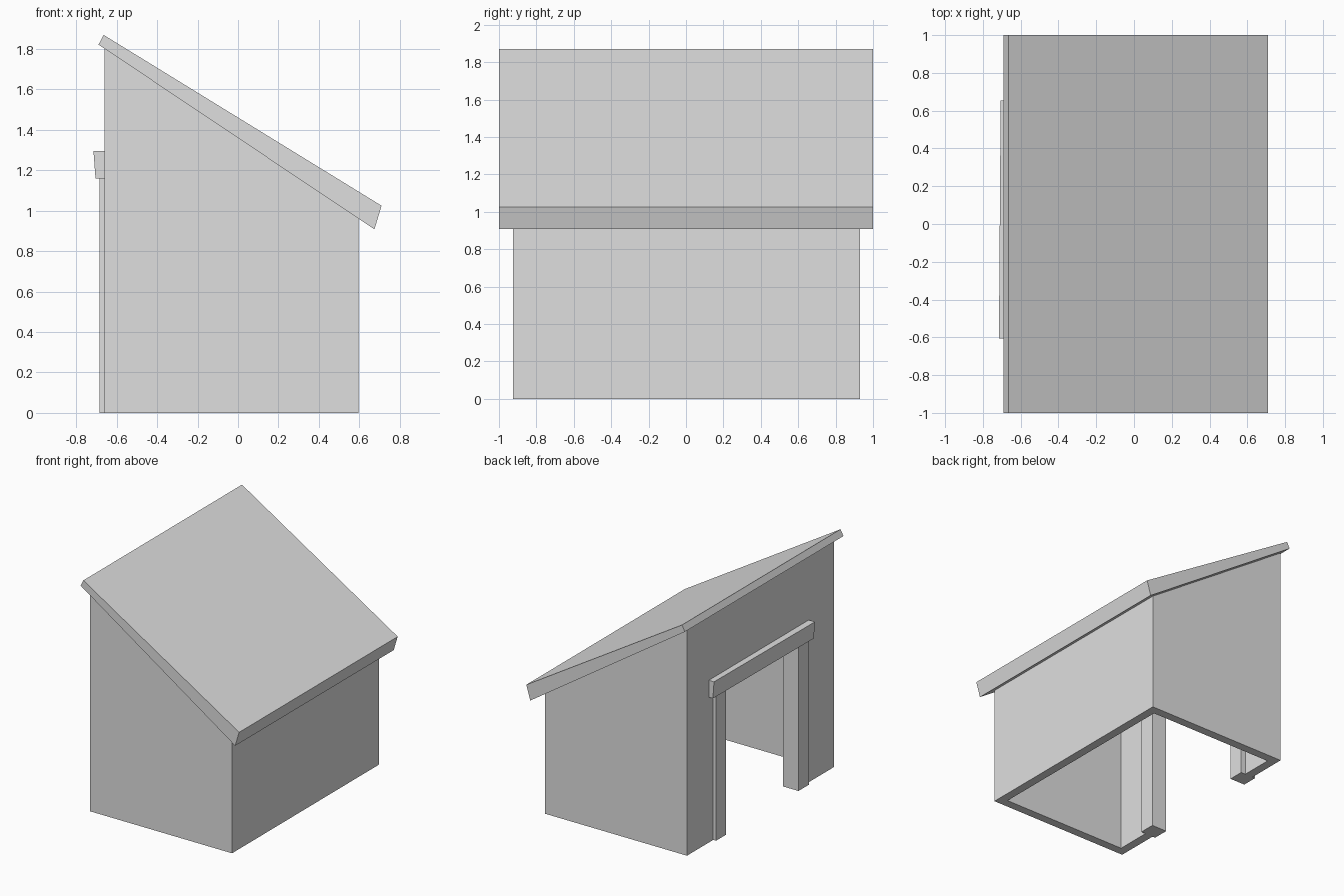
import bpy
import bmesh
from mathutils import Vector

cube = bpy.data.objects.get("Cube")
if cube:
    bpy.data.objects.remove(cube, do_unlink=True)

# One plain grey for the whole building
GREY = (0.74, 0.74, 0.74, 1.0)
grey = bpy.data.materials.new("plain_grey")
grey.use_nodes = True
grey.diffuse_color = GREY
grey.node_tree.nodes["Principled BSDF"].inputs["Base Color"].default_value = GREY


def prism(name, outline, direction, shift=(0, 0, 0)):
    """Extrude a closed 3D outline along a direction, with an optional skew."""
    bm = bmesh.new()
    face = bm.faces.new([bm.verts.new(p) for p in outline])
    result = bmesh.ops.extrude_face_region(bm, geom=[face])
    moved = [g for g in result["geom"] if isinstance(g, bmesh.types.BMVert)]
    bmesh.ops.translate(bm, verts=moved, vec=Vector(direction) + Vector(shift))
    bmesh.ops.recalc_face_normals(bm, faces=bm.faces)
    mesh = bpy.data.meshes.new(name)
    bm.to_mesh(mesh)
    bm.free()
    mesh.materials.append(grey)
    obj = bpy.data.objects.new(name, mesh)
    bpy.context.collection.objects.link(obj)
    return obj


def along_y(name, profile, y0, y1, shift=(0, 0, 0)):
    return prism(name, [(x, y0, z) for x, z in profile], (0, y1 - y0, 0), shift)


def along_x(name, profile, x0, x1):
    return prism(name, [(x0, y, z) for y, z in profile], (x1 - x0, 0, 0))


# Main dimensions
TALL_X, LOW_X = -0.66, 0.595
Y0, Y1 = -0.925, 0.93
WALL = 0.07
EAVE_HIGH, EAVE_LOW = (-0.69, 1.822), (0.675, 0.908)


def roof_underside(x):
    t = (x - EAVE_HIGH[0]) / (EAVE_LOW[0] - EAVE_HIGH[0])
    return EAVE_HIGH[1] + t * (EAVE_LOW[1] - EAVE_HIGH[1])


def sloped_wall(x0, x1):
    return [(x0, 0), (x1, 0), (x1, roof_underside(x1)), (x0, roof_underside(x0))]


# Sloped end walls and the low long wall
along_y("front_wall", sloped_wall(TALL_X, LOW_X), Y0, Y0 + WALL)
along_y("back_wall", sloped_wall(TALL_X, LOW_X), Y1 - WALL, Y1)
along_y("low_wall", sloped_wall(LOW_X - WALL, LOW_X), Y0 + WALL, Y1 - WALL)

# Tall wall with a doorway
inner0, inner1 = Y0 + WALL, Y1 - WALL
door0, door1, door_top = -0.5, 0.54, 1.22
tall_top = roof_underside(TALL_X)
along_x("tall_wall", [(inner0, 0), (door0, 0), (door0, door_top), (door1, door_top),
                      (door1, 0), (inner1, 0), (inner1, tall_top), (inner0, tall_top)],
        TALL_X, TALL_X + WALL)

# Door posts
for name, y0, y1 in (("front_door_post", -0.57, -0.44), ("back_door_post", 0.475, 0.60)):
    along_x(name, [(y0, 0), (y1, 0), (y1, 1.2), (y0, 1.2)], -0.685, -0.55)

# Door lintel, slightly skewed
along_y("door_lintel", [(-0.715, 1.295), (-0.705, 1.16), (-0.57, 1.16), (-0.57, 1.295)],
        -0.605, 0.655, shift=(0.009, 0, 0))

# Tapered single-pitch roof slab
along_y("roof", [EAVE_HIGH, EAVE_LOW, (0.71, 1.025), (-0.665, 1.87)], -1, 1)
